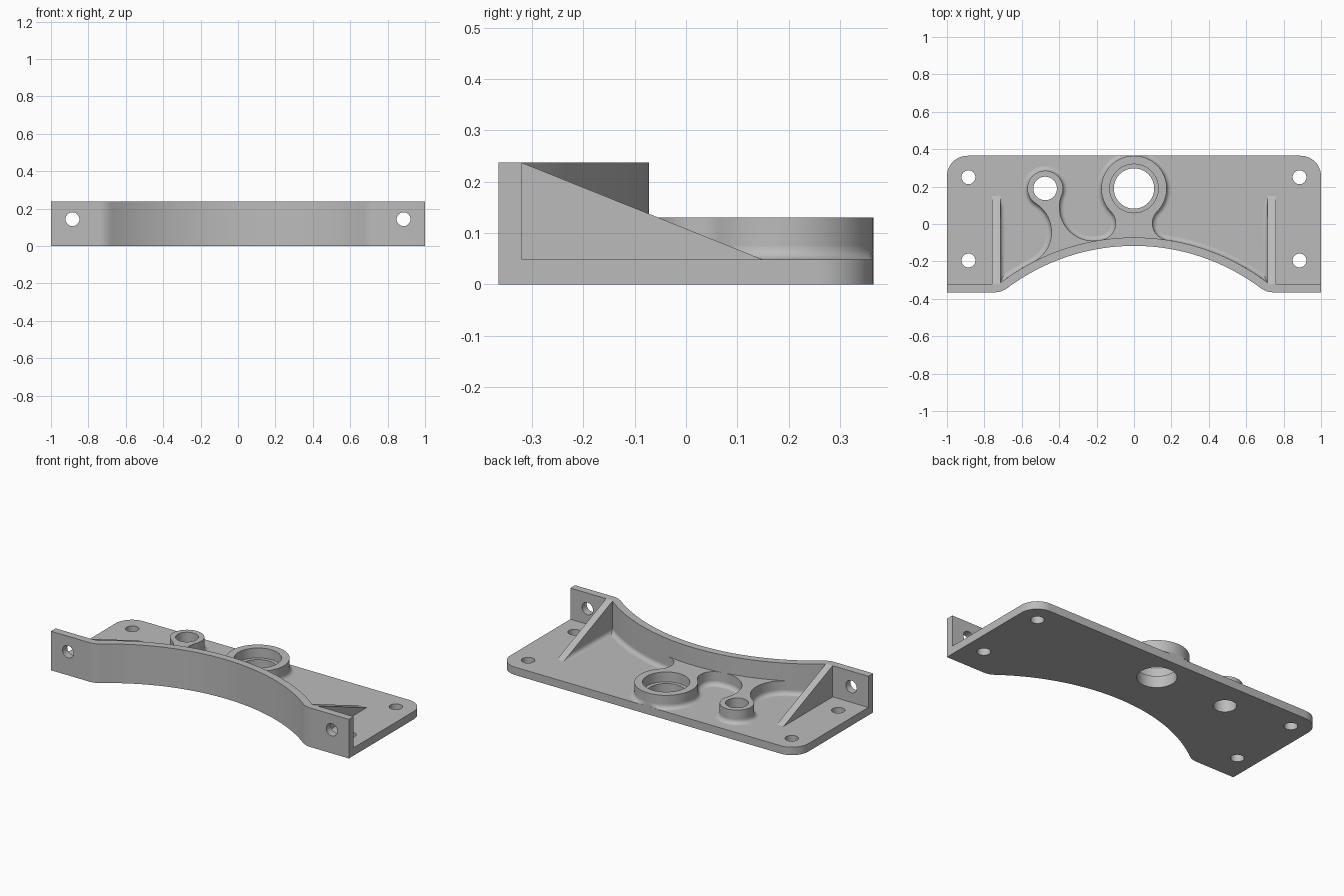
import bpy, bmesh, math
from mathutils import Vector

if "Cube" in bpy.data.objects:
    bpy.data.objects.remove(bpy.data.objects["Cube"])

FLOOR, WEB_TOP, WALL_TOP = 0.048, 0.13, 0.237
FRONT, BACK = -0.365, 0.365
WALL_C, R_OUT, R_IN = Vector((0, -1.246)), 1.129, 1.174
BOSS_A, RA = Vector((0, 0.19)), 0.175
BOSS_B, RB = Vector((-0.475, 0.19)), 0.095
RIB_X, RIB_W, RIB_END = 0.715, 0.045, 0.15

grey = bpy.data.materials.new("cast_grey")
grey.use_nodes = True
grey.diffuse_color = (0.5, 0.5, 0.5, 1)
grey.node_tree.nodes["Principled BSDF"].inputs["Base Color"].default_value = grey.diffuse_color


def finish(name, bm):
    mesh = bpy.data.meshes.new(name)
    bm.to_mesh(mesh)
    bm.free()
    mesh.materials.append(grey)
    ob = bpy.data.objects.new(name, mesh)
    bpy.context.collection.objects.link(ob)
    return ob


def smooth(ob):
    bpy.ops.object.select_all(action='DESELECT')
    ob.select_set(True)
    bpy.context.view_layer.objects.active = ob
    bpy.ops.object.shade_smooth_by_angle(angle=math.radians(30))


def prism(name, pts, direction):
    """Extrude a closed 3D outline along a direction."""
    bm = bmesh.new()
    face = bm.faces.new([bm.verts.new(p) for p in pts])
    ext = bmesh.ops.extrude_face_region(bm, geom=[face])
    bmesh.ops.translate(bm, vec=direction,
                        verts=[v for v in ext["geom"] if isinstance(v, bmesh.types.BMVert)])
    bmesh.ops.recalc_face_normals(bm, faces=bm.faces)
    return finish(name, bm)


def slab(name, pts, z0, z1):
    return prism(name, [(p[0], p[1], z0) for p in pts], (0, 0, z1 - z0))


def drill(ob, centre, radius, depth, along_y=False):
    """Cut a round hole centred on a point."""
    bpy.ops.mesh.primitive_cylinder_add(vertices=48, radius=radius, depth=depth, location=centre,
                                        rotation=(math.pi / 2 if along_y else 0, 0, 0))
    cutter = bpy.context.object
    cutter.hide_render = True
    mod = ob.modifiers.new("hole", 'BOOLEAN')
    mod.operation, mod.solver, mod.object = 'DIFFERENCE', 'EXACT', cutter
    bpy.context.view_layer.objects.active = ob
    bpy.ops.object.modifier_apply(modifier=mod.name)
    bpy.data.objects.remove(cutter)


def arc(c, p, q, n, ccw=False):
    """Points on a circle from p to q, the short way unless ccw is set."""
    u, v = Vector(p) - c, Vector(q) - c
    a, d = math.atan2(u.y, u.x), 0
    d = (math.atan2(v.y, v.x) - a) % math.tau
    if not ccw and d > math.pi:
        d -= math.tau
    return [c + u.length * Vector((math.cos(a + d * i / n), math.sin(a + d * i / n)))
            for i in range(n + 1)]


def neck(c, r, radius, side):
    """Centre of the circle that touches both a boss and the curved wall."""
    axis = WALL_C - c
    dist, r1, r2 = axis.length, r + radius, R_IN + radius
    axis.normalize()
    along = (r1 * r1 - r2 * r2 + dist * dist) / (2 * dist)
    return c + axis * along + side * Vector((-axis.y, axis.x)) * math.sqrt(r1 * r1 - along * along)


def touch(c, r, other):
    return c + (other - c).normalized() * r


def on_wall(radius, x):
    return Vector((x, WALL_C.y + math.sqrt(radius * radius - x * x)))


# Front outline with eased corners, and the matching inside outline
def eased(s):
    a, b, c = Vector((s * 0.74, FRONT)), Vector((s * 0.706, FRONT)), on_wall(R_OUT, s * 0.672)
    return [a.lerp(b, t / 8).lerp(b.lerp(c, t / 8), t / 8) for t in range(9)]


right, left = eased(1), eased(-1)[::-1]
outer = [Vector((1, FRONT))] + right + arc(WALL_C, right[-1], left[0], 48)[1:-1] + left + [Vector((-1, FRONT))]
Y_IN = FRONT + RIB_W
join = math.sqrt(R_IN ** 2 - (Y_IN - WALL_C.y) ** 2)
inner = [Vector((1, Y_IN))] + arc(WALL_C, (join, Y_IN), (-join, Y_IN), 48) + [Vector((-1, Y_IN))]

# Base plate with rounded back corners and mounting holes
RC = 0.11
corner_l = arc(Vector((-1 + RC, BACK - RC)), (-1, BACK - RC), (-1 + RC, BACK), 12)
corner_r = [Vector((-p.x, p.y)) for p in reversed(corner_l)]
plate = slab("base_plate", inner + corner_l + corner_r, 0, FLOOR)
for s in (-1, 1):
    for y in (0.25, -0.195):
        drill(plate, (s * 0.885, y, 0), 0.037, 0.3)
drill(plate, (*BOSS_A, 0), 0.108, 0.3)
drill(plate, (*BOSS_B, 0), 0.063, 0.3)

# Curved front wall with flat end flanges
wall = slab("front_wall", outer + inner[::-1], 0, WALL_TOP)
for s in (-1, 1):
    drill(wall, (s * 0.885, FRONT, 0.143), 0.037, 0.3, along_y=True)

# Triangular ribs
for s, side in ((-1, "right"), (1, "left")):
    tri = [(Y_IN, FLOOR), (Y_IN, WALL_TOP), (RIB_END, FLOOR)]
    prism(side + "_rib", [(s * RIB_X, y, z) for y, z in tri], (s * RIB_W, 0, 0))

# Outline of the two bosses and the webs joining them to the wall
necks = [(BOSS_A, RA, neck(BOSS_A, RA, 0.09, 1), neck(BOSS_A, RA, 0.09, -1)),
         (BOSS_B, RB, neck(BOSS_B, RB, 0.18, 1), neck(BOSS_B, RB, 0.18, -1))]
web = []
for c, r, n1, n2 in necks:
    if n1.x < n2.x:
        n1, n2 = n2, n1
    web += arc(n1, touch(WALL_C, R_IN, n1), touch(c, r, n1), 20)
    web += arc(c, touch(c, r, n1), touch(c, r, n2), 48, ccw=True)[1:]
    web += arc(n2, touch(c, r, n2), touch(WALL_C, R_IN, n2), 20)[1:]
R_MID = (R_IN + R_OUT) / 2
behind = arc(WALL_C, touch(WALL_C, R_MID, web[-1]), touch(WALL_C, R_MID, web[0]), 30)
bosses = slab("bosses_and_webs", web + behind, FLOOR, WEB_TOP)
drill(bosses, (*BOSS_A, 0), 0.108, 0.5)
drill(bosses, (*BOSS_A, 0.17), 0.13, 0.2)
drill(bosses, (*BOSS_B, 0), 0.063, 0.5)

# Concave fillet running round the pocket floor
end_r, end_l = on_wall(R_IN, RIB_X), on_wall(R_IN, -RIB_X)
rib_side = [Vector((RIB_X, y)) for y in (RIB_END - 0.002, 0.085, -0.1)]
path = (rib_side + arc(WALL_C, end_r, web[0], 24) + web[1:] + arc(WALL_C, web[-1], end_l, 12)[1:]
        + [Vector((-p.x, p.y)) for p in reversed(rib_side)])
path = [p for i, p in enumerate(path) if i == 0 or (p - path[i - 1]).length > 1e-4]
RF, STEPS = 0.025, 6
slope = (WALL_TOP - FLOOR) / (RIB_END - Y_IN)
bm = bmesh.new()
rows = []
for i, p in enumerate(path):
    d0 = (p - path[max(i - 1, 0)]).normalized()
    d1 = (path[min(i + 1, len(path) - 1)] - p).normalized()
    d = (d0 + d1).normalized()
    miter = 1 / max(d.dot(d1 if d1.length else d0), 0.5)
    normal = Vector((d.y, -d.x)) * miter
    r = min(RF, slope * (RIB_END - p.y)) if abs(p.x) > RIB_X - 0.005 else RF
    row = []
    for k in range(STEPS + 1):
        a = math.pi / 2 * k / STEPS
        q = p + normal * r * (1 - math.cos(a))
        row.append(bm.verts.new((q.x, min(q.y, BACK), FLOOR + r * (1 - math.sin(a)) + 0.0003)))
    rows.append(row)
for a, b in zip(rows, rows[1:]):
    for k in range(STEPS):
        bm.faces.new((a[k], b[k], b[k + 1], a[k + 1]))
bm.normal_update()
if sum(f.normal.z for f in bm.faces) < 0:
    bmesh.ops.reverse_faces(bm, faces=bm.faces)
fillet = finish("pocket_fillet", bm)

for ob in (plate, wall, bosses, fillet):
    smooth(ob)
